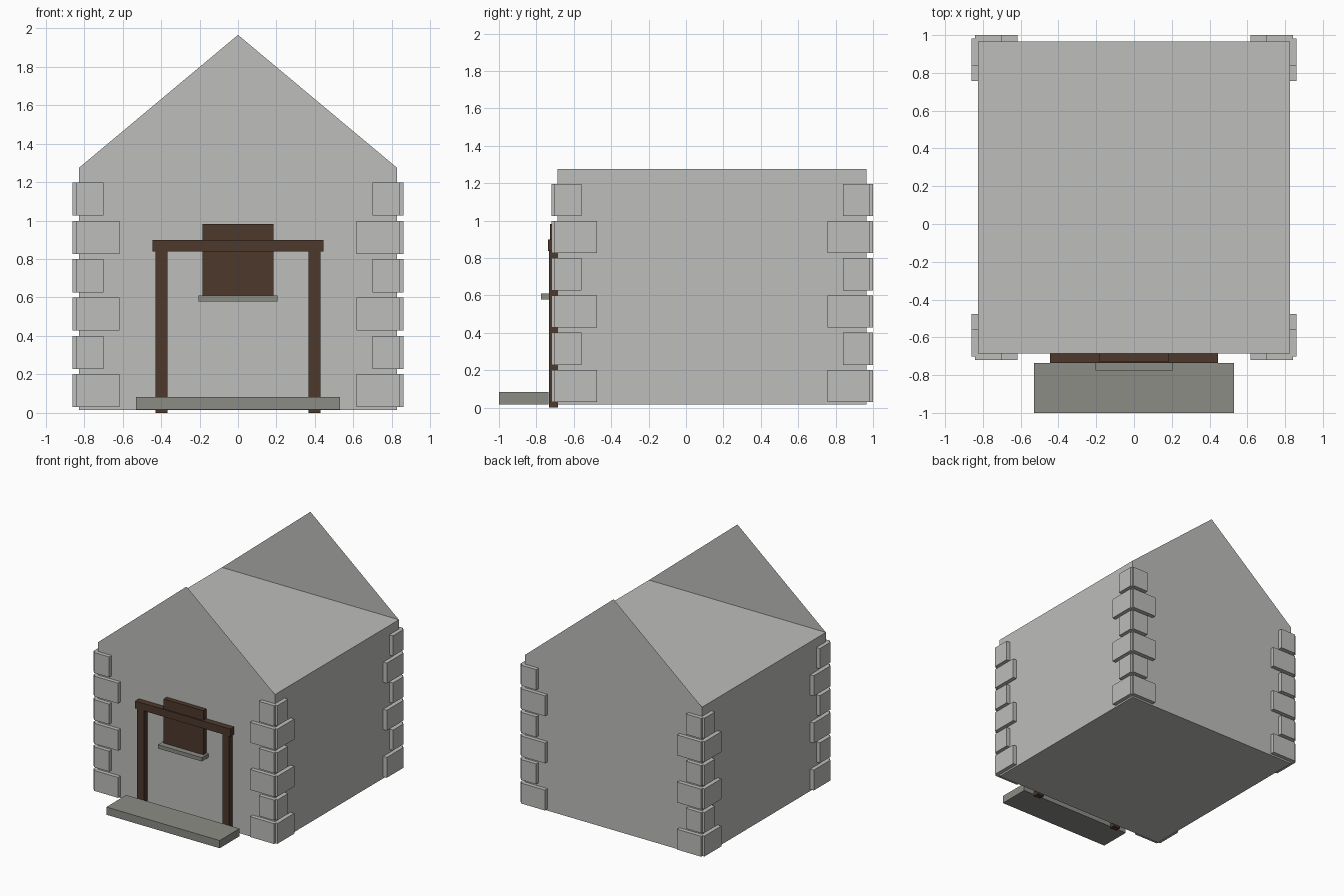
import bpy

if "Cube" in bpy.data.objects:
    bpy.data.objects.remove(bpy.data.objects["Cube"])

def material(name, rgb):
    m = bpy.data.materials.new(name)
    m.diffuse_color = (*rgb, 1)
    m.use_nodes = True
    m.node_tree.nodes["Principled BSDF"].inputs["Base Color"].default_value = m.diffuse_color
    return m

PLASTER = material("pale_stone", (0.509, 0.509, 0.497))
SLAB = material("grey_slab", (0.258, 0.262, 0.235))
WOOD = material("dark_wood", (0.074, 0.040, 0.025))

def mesh_object(name, verts, faces, mat):
    me = bpy.data.meshes.new(name)
    me.from_pydata(verts, [], faces)
    me.materials.append(mat)
    ob = bpy.data.objects.new(name, me)
    bpy.context.collection.objects.link(ob)
    return ob

def box(name, x, y, z, mat):
    (x0, x1), (y0, y1), (z0, z1) = sorted(x), sorted(y), sorted(z)
    verts = [(a, b, c) for c in (z0, z1) for a, b in ((x0, y0), (x1, y0), (x1, y1), (x0, y1))]
    faces = [(3, 2, 1, 0), (4, 5, 6, 7), (0, 1, 5, 4), (1, 2, 6, 5), (2, 3, 7, 6), (3, 0, 4, 7)]
    return mesh_object(name, verts, faces, mat)

HALF, CY = 0.826, 0.14          # square plan, set back from the origin
FRONT, BACK = CY - HALF, CY + HALF
EAVE, PEAK = 1.275, 1.965

# House body with a flat top, and a flat gable sheet at each end
box("house_body", (-HALF, HALF), (FRONT, BACK), (0.016, EAVE), PLASTER)
for name, y, order in (("front_gable", FRONT, (0, 1, 2)), ("back_gable", BACK, (2, 1, 0))):
    mesh_object(name, [(-HALF, y, EAVE), (HALF, y, EAVE), (0, y, PEAK)], [order], PLASTER)

# Corner stones: alternating wide and narrow plates on both walls of each corner
OUT, LAP, SINK = 0.034, 0.016, 0.01
for row in range(6):
    z = (0.03 + row * 0.199, 0.202 + row * 0.199)
    inner = HALF - (0.209 if row % 2 == 0 else 0.127)
    for sx in (-1, 1):
        for sy in (-1, 1):
            across = (sx * inner, sx * (HALF + LAP))
            proud = (sx * (HALF - SINK), sx * (HALF + OUT))
            box("corner_stone_end", across,
                (CY + sy * (HALF - SINK), CY + sy * (HALF + OUT)), z, PLASTER)
            box("corner_stone_side", proud,
                (CY + sy * inner, CY + sy * (HALF + LAP)), z, PLASTER)

# Door frame
for side, s in (("left", -1), ("right", 1)):
    box(side + "_door_post", (s * 0.367, s * 0.43), (-0.732, -0.684), (0.0, 0.84), WOOD)
box("door_lintel", (-0.445, 0.445), (-0.737, -0.684), (0.838, 0.9), WOOD)

# Shutter board and its sill
box("shutter_board", (-0.185, 0.185), (-0.727, -0.684), (0.61, 0.983), WOOD)
box("shutter_sill", (-0.205, 0.205), (-0.775, -0.684), (0.578, 0.61), SLAB)

# Door step
box("door_step", (-0.529, 0.529), (-1.0, -0.735), (0.018, 0.083), SLAB)
